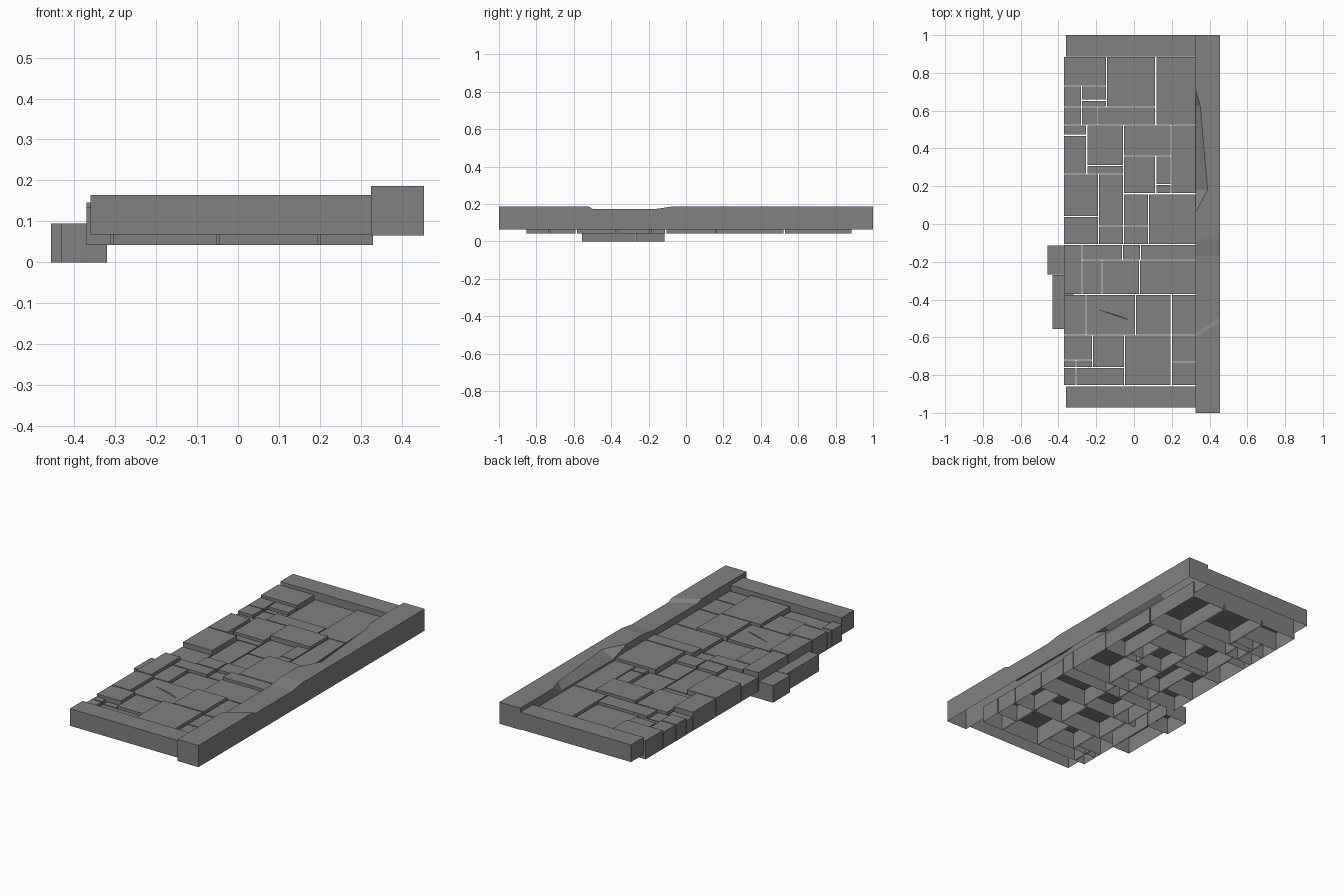
import bpy
import bmesh

cube = bpy.data.objects.get("Cube")
if cube:
    bpy.data.objects.remove(cube, do_unlink=True)

# One stone colour
stone = bpy.data.materials.new("grey_stone")
stone.use_nodes = True
grey = (0.22, 0.22, 0.22, 1)
stone.diffuse_color = grey
stone.node_tree.nodes["Principled BSDF"].inputs["Base Color"].default_value = grey


def finish(name, bm):
    """Turn a bmesh into a named stone object."""
    mesh = bpy.data.meshes.new(name)
    bm.to_mesh(mesh)
    bm.free()
    mesh.materials.append(stone)
    obj = bpy.data.objects.new(name, mesh)
    bpy.context.collection.objects.link(obj)
    return obj


def open_block(name, x0, x1, y0, y1, bottom, top):
    """Block with no underside."""
    bm = bmesh.new()
    bmesh.ops.create_cube(bm, size=1)
    for v in bm.verts:
        v.co.x = x1 if v.co.x > 0 else x0
        v.co.y = y1 if v.co.y > 0 else y0
        v.co.z = top if v.co.z > 0 else bottom
    under = [f for f in bm.faces if f.normal.z < -0.5]
    bmesh.ops.delete(bm, geom=under, context="FACES_ONLY")
    return finish(name, bm)


# The paving is a tree of cuts: across(x, left, right) and along(y, front, back)
def across(cut, left, right):
    return ("x", cut, left, right)


def along(cut, front, back):
    return ("y", cut, front, back)


low, mid, high = "low", "mid", "high"
stone_tops = {low: 0.122, mid: 0.134, high: 0.146}
stone_bottom = 0.042
half_gap = 0.003


def lay(node, x0, x1, y0, y1):
    """Walk the tree of cuts and set a stone in every leaf."""
    if isinstance(node, str):
        open_block("paving_stone", x0 + half_gap, x1 - half_gap,
                   y0 + half_gap, y1 - half_gap, stone_bottom, stone_tops[node])
        return
    axis, cut, first, second = node
    if axis == "x":
        lay(first, x0, cut, y0, y1)
        lay(second, cut, x1, y0, y1)
    else:
        lay(first, x0, x1, y0, cut)
        lay(second, x0, x1, cut, y1)


# Front course
front_corner = along(-0.76,
                     across(-0.307, mid, low),
                     across(-0.22,
                            along(-0.72, across(-0.307, mid, low), high),
                            mid))
front_course = across(-0.05, front_corner, across(0.197, high, along(-0.73, mid, mid)))

# Course of four large slabs
slab_course = across(-0.255, high, across(0.008, mid, across(0.197, high, mid)))

# Course of narrow stones
narrow_course = across(-0.275, high,
                       along(-0.19,
                             across(-0.17, mid, across(0.03, low, mid)),
                             across(-0.06, mid, across(0.035, low, high))))

# Middle course
middle_left = along(0.265,
                    across(-0.187, along(0.04, low, high), along(-0.01, mid, low)),
                    across(-0.25, along(0.47, high, low), along(0.31, low, mid)))
middle_right = along(0.16,
                     across(0.077, along(-0.01, mid, low), high),
                     across(0.195,
                            along(0.36,
                                  across(0.115, low, along(0.21, mid, mid)),
                                  high),
                            mid))
middle_course = across(-0.055, middle_left, middle_right)

# Back course
back_left = across(-0.145,
                   along(0.73, across(-0.277, mid, along(0.655, low, mid)), high),
                   low)
back_strip = across(-0.277, mid, across(-0.195, low, mid))
back_course = across(0.115, along(0.62, back_strip, back_left), mid)

paving = along(-0.587, front_course,
               along(-0.373, slab_course,
                     along(-0.108, narrow_course,
                           along(0.525, middle_course, back_course))))
lay(paving, -0.373, 0.333, -0.855, 0.888)

# End borders
for name, y0, y1 in (("front_border", -0.972, -0.86), ("back_border", 0.888, 1)):
    open_block(name, -0.36, 0.325, y0, y1, 0.068, 0.164)

# Sunken stones on the left edge
open_block("front_sunken_stone", -0.432, -0.32, -0.557, -0.27, 0, 0.095)
open_block("back_sunken_stone", -0.457, -0.32, -0.267, -0.115, 0, 0.095)

# Kerb: stations of inner y, outer y, inner top, chip edge x, outer top
inner, outer, base = 0.325, 0.455, 0.065
full, worn, chip = 0.186, 0.173, 0.145
stations = [
    (-1, -1, full, inner, full),
    (-0.6, -0.52, full, inner, full),
    (-0.575, -0.495, worn, inner, worn),
    (-0.17, -0.17, worn, inner, worn),
    (-0.08, -0.08, full, inner, full),
    (0.06, 0.06, full, inner, full),
    (0.18, 0.18, chip, 0.39, full),
    (0.63, 0.63, chip, 0.35, full),
    (0.71, 0.71, full, inner, full),
    (1, 1, full, inner, full),
]
bm = bmesh.new()
rings = []
for y_in, y_out, z_in, x_edge, z_out in stations:
    ring = [(inner, y_in, base), (inner, y_in, z_in), (x_edge, y_in, z_out),
            (outer, y_out, z_out), (outer, y_out, base)]
    rings.append([bm.verts.new(p) for p in ring])
for a, b in zip(rings, rings[1:]):
    for i in range(len(a) - 1):
        bm.faces.new((a[i], a[i + 1], b[i + 1], b[i]))
bm.faces.new(rings[0])
bm.faces.new(rings[-1])
bmesh.ops.remove_doubles(bm, verts=bm.verts, dist=0.0005)
bmesh.ops.recalc_face_normals(bm, faces=bm.faces)
finish("kerb", bm)

# Thin raised splinter along the crack in a slab
bm = bmesh.new()
top = stone_tops[mid]
tip = [(-0.2, -0.45, top), (-0.02, -0.51, top), (-0.08, -0.487, top + 0.006)]
bm.faces.new([bm.verts.new(p) for p in tip])
finish("slab_crack", bm)
